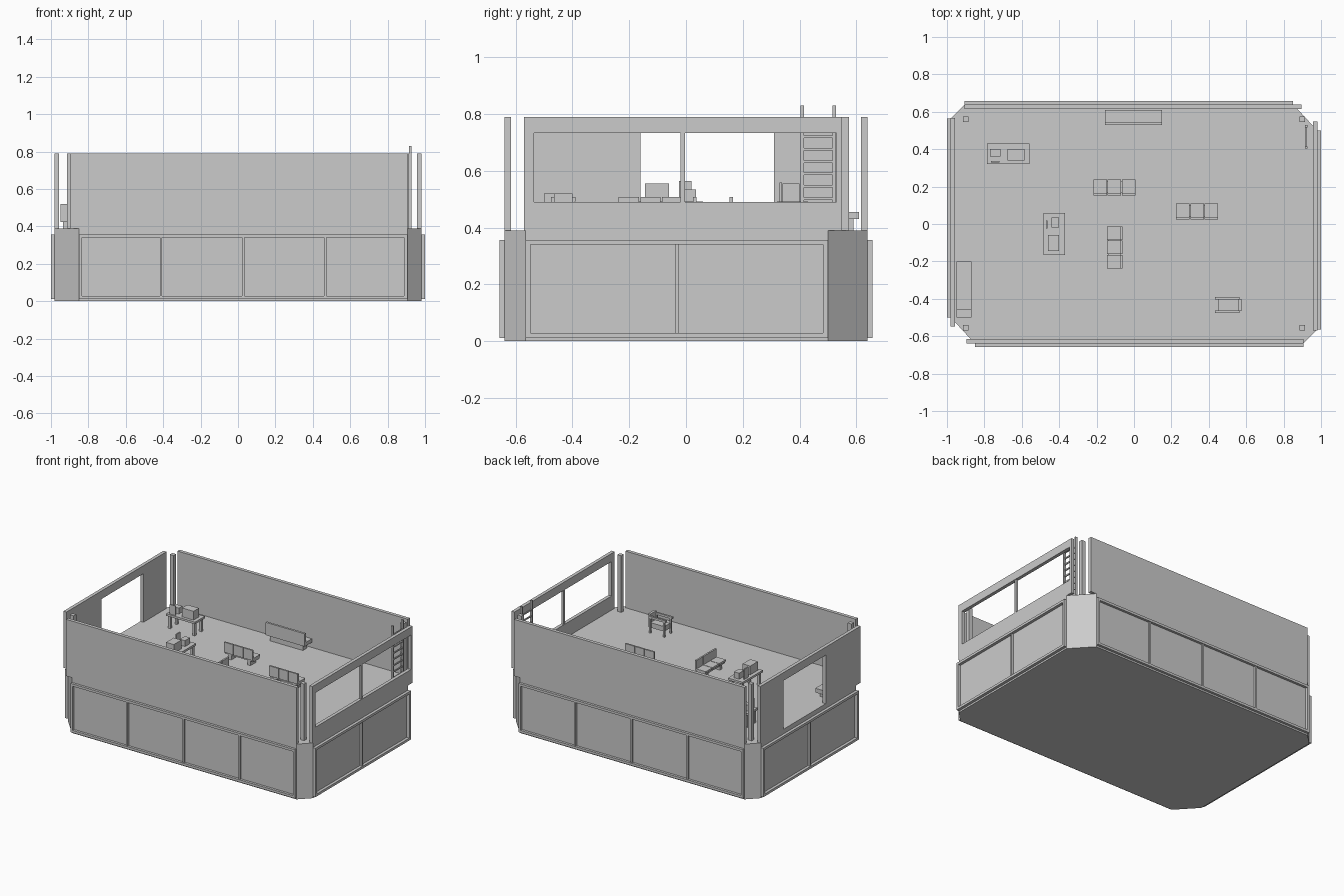
import bpy, bmesh
from mathutils import Vector

cube = bpy.data.objects.get("Cube")
if cube:
    bpy.data.objects.remove(cube, do_unlink=True)

GREY = (0.6, 0.6, 0.6, 1.0)
mat = bpy.data.materials.new("plain grey")
mat.use_nodes = True
mat.diffuse_color = GREY
mat.node_tree.nodes["Principled BSDF"].inputs["Base Color"].default_value = GREY

FLOOR, TOP = 0.39, 0.79


def finish(name, bm):
    bmesh.ops.recalc_face_normals(bm, faces=bm.faces[:])
    mesh = bpy.data.meshes.new(name)
    bm.to_mesh(mesh)
    bm.free()
    mesh.materials.append(mat)
    obj = bpy.data.objects.new(name, mesh)
    bpy.context.scene.collection.objects.link(obj)
    return obj


def boxes(name, spans):
    """One object made of boxes, each given as x, y and z ranges."""
    bm = bmesh.new()
    for xs, ys, zs in spans:
        lo, hi = Vector((xs[0], ys[0], zs[0])), Vector((xs[1], ys[1], zs[1]))
        made = bmesh.ops.create_cube(bm, size=1)["verts"]
        bmesh.ops.scale(bm, vec=hi - lo, verts=made)
        bmesh.ops.translate(bm, vec=(lo + hi) / 2, verts=made)
    return finish(name, bm)


def plate(name, polys, axis, d0, d1, s=1):
    """Flat outline(s) extruded along an axis; s=-1 turns it half a turn about z."""
    place = {"x": lambda u, v, d: (d * s, u * s, v),
             "y": lambda u, v, d: (u * s, d * s, v),
             "z": lambda u, v, d: (u, v, d)}[axis]
    bm = bmesh.new()
    for poly in polys:
        bm.faces.new([bm.verts.new(place(u, v, d0)) for u, v in poly])
    bmesh.ops.remove_doubles(bm, verts=bm.verts[:], dist=0.0001)
    out = bmesh.ops.extrude_face_region(bm, geom=bm.faces[:], use_keep_orig=True)
    moved = [g for g in out["geom"] if isinstance(g, bmesh.types.BMVert)]
    shift = Vector(place(0, 0, d1)) - Vector(place(0, 0, d0))
    bmesh.ops.translate(bm, vec=shift, verts=moved)
    return finish(name, bm)


def rect(u0, u1, v0, v1):
    return [(u0, v0), (u1, v0), (u1, v1), (u0, v1)]


def ring(outer, inner):
    return [[outer[i], outer[(i + 1) % 4], inner[(i + 1) % 4], inner[i]] for i in range(4)]


# Base block with two wide and two narrow cut corners
half = [(-0.85, -0.64), (0.905, -0.64), (0.98, -0.565), (0.98, 0.5)]
plate("base_block", [half + [(-x, -y) for x, y in half]], "z", 0, FLOOR)


# Framed panels around the base
def panel_frame(name, axis, u0, u1, d0, d1, panes, s):
    z0, z1, b = 0.012, 0.357, 0.017
    plate(name, ring(rect(u0, u1, z0, z1), rect(u0 + b, u1 - b, z0 + b, z1 - b)),
          axis, d0, d1, s)
    for i in range(1, panes):
        c = u0 + (u1 - u0) * i / panes
        plate(name + "_bar", [rect(c - 0.006, c + 0.006, z0 + b, z1 - b)],
              axis, d0, d0 + (d1 - d0) * 0.7, s)


for s, long_side, short_side in ((1, "front", "left"), (-1, "back", "right")):
    panel_frame(long_side + "_frame", "y", -0.85, 0.905, -0.64, -0.657, 4, s)
    panel_frame(short_side + "_frame", "x", -0.565, 0.5, 0.98, 1.0, 2, s)
    # Long upper walls
    plate(long_side + "_wall", [rect(-0.895, 0.905, FLOOR, TOP)], "y", -0.64, -0.616, s)

# Left wall with a wide window and a mullion
plate("window_wall", ring(rect(-0.57, 0.548, FLOOR, TOP), rect(-0.535, 0.53, 0.49, 0.733)),
      "x", 0.956, 0.98)
boxes("window_mullion", [((0.96, 0.976), (-0.02, -0.004), (0.49, 0.733))])

# Right wall with a doorway
door = [(-0.548, FLOOR), (-0.548, TOP), (0.568, TOP), (0.568, FLOOR),
        (0.31, FLOOR), (0.31, 0.733), (-0.16, 0.733), (-0.16, FLOOR)]
plate("door_wall", [door], "x", -0.98, -0.956)

# Corner posts
boxes("corner_posts", [((x - 0.015, x + 0.015), (y - 0.014, y + 0.014), (FLOOR, TOP))
                       for x in (-0.9, 0.9) for y in (-0.555, 0.56)])

# Ladder
rails = [((0.913, 0.928), (y, y + 0.011), (FLOOR, 0.83)) for y in (0.404, 0.517)]
rungs = [((0.917, 0.925), (0.41, 0.522), (z, z + 0.009))
         for z in [0.41 + 0.0437 * i for i in range(9)]]
boxes("ladder", rails + rungs)


# Desks with boxes of equipment
def desk(name, x0, x1, y0, y1, items):
    t = 0.018
    spans = [((x0, x1), (y0, y1), (0.478, 0.493))]
    for x in (x0 + 0.008, x1 - t - 0.008):
        for y in (y0 + 0.008, y1 - t - 0.008):
            spans.append(((x, x + t), (y, y + t), (FLOOR, 0.478)))
    boxes(name, spans)
    boxes(name + "_equipment", [(xs, ys, (0.493, z)) for xs, ys, z in items])


desk("back_desk", -0.785, -0.56, 0.32, 0.43,
     [((-0.675, -0.585), (0.34, 0.4), 0.555), ((-0.77, -0.715), (0.36, 0.4), 0.535),
      ((-0.765, -0.72), (0.33, 0.338), 0.56)])
desk("middle_desk", -0.485, -0.37, -0.165, 0.06,
     [((-0.46, -0.4), (-0.145, -0.06), 0.555), ((-0.44, -0.4), (-0.02, 0.035), 0.535),
      ((-0.47, -0.462), (-0.025, 0.02), 0.565)])


# Three-seat benches, with backs that lean outward along one long side
def bench(name, x, y, turned=False):
    spans = [((-0.112, 0.112), (-0.03, 0.035), (0.422, 0.436))]
    for i in range(3):
        c = (i - 1) * 0.076
        spans.append(((c - 0.036, c + 0.036), (-0.03, 0.042), (0.436, 0.449)))
        spans.append(((c - 0.036, c + 0.036), (-0.042, -0.03), (0.436, 0.508)))
    for c in (-0.075, 0.075):
        spans.append(((c - 0.012, c + 0.012), (-0.03, 0.03), (FLOOR, 0.422)))
    obj = boxes(name, spans)
    obj.location = (x, y, 0)
    if turned:
        obj.rotation_euler.z = 1.5708


bench("back_bench", -0.105, 0.195)
bench("left_bench", 0.337, 0.067)
bench("middle_bench", -0.103, -0.125, True)

# Armchair
boxes("armchair", [((0.45, 0.56), (-0.465, -0.4), (0.425, 0.46)),
                   ((0.558, 0.575), (-0.465, -0.4), (0.425, 0.52))] +
      [((0.432, 0.565), (y, y + 0.013), (0.493, 0.508)) for y in (-0.475, -0.403)] +
      [((x, x + 0.012), (y, y + 0.011), (FLOOR, 0.493))
       for x in (0.44, 0.55) for y in (-0.474, -0.402)])

# Back seat with a tall panel, and a couch with a headrest
boxes("back_seat", [((-0.155, 0.15), (0.53, 0.61), (0.43, 0.455)),
                    ((-0.155, 0.15), (0.53, 0.545), (0.455, 0.52)),
                    ((-0.13, 0.125), (0.545, 0.59), (FLOOR, 0.43))])
boxes("couch", [((-0.95, -0.87), (-0.5, -0.2), (0.425, 0.455)),
                ((-0.95, -0.87), (-0.5, -0.455), (0.455, 0.52)),
                ((-0.935, -0.885), (-0.47, -0.23), (FLOOR, 0.425))])
